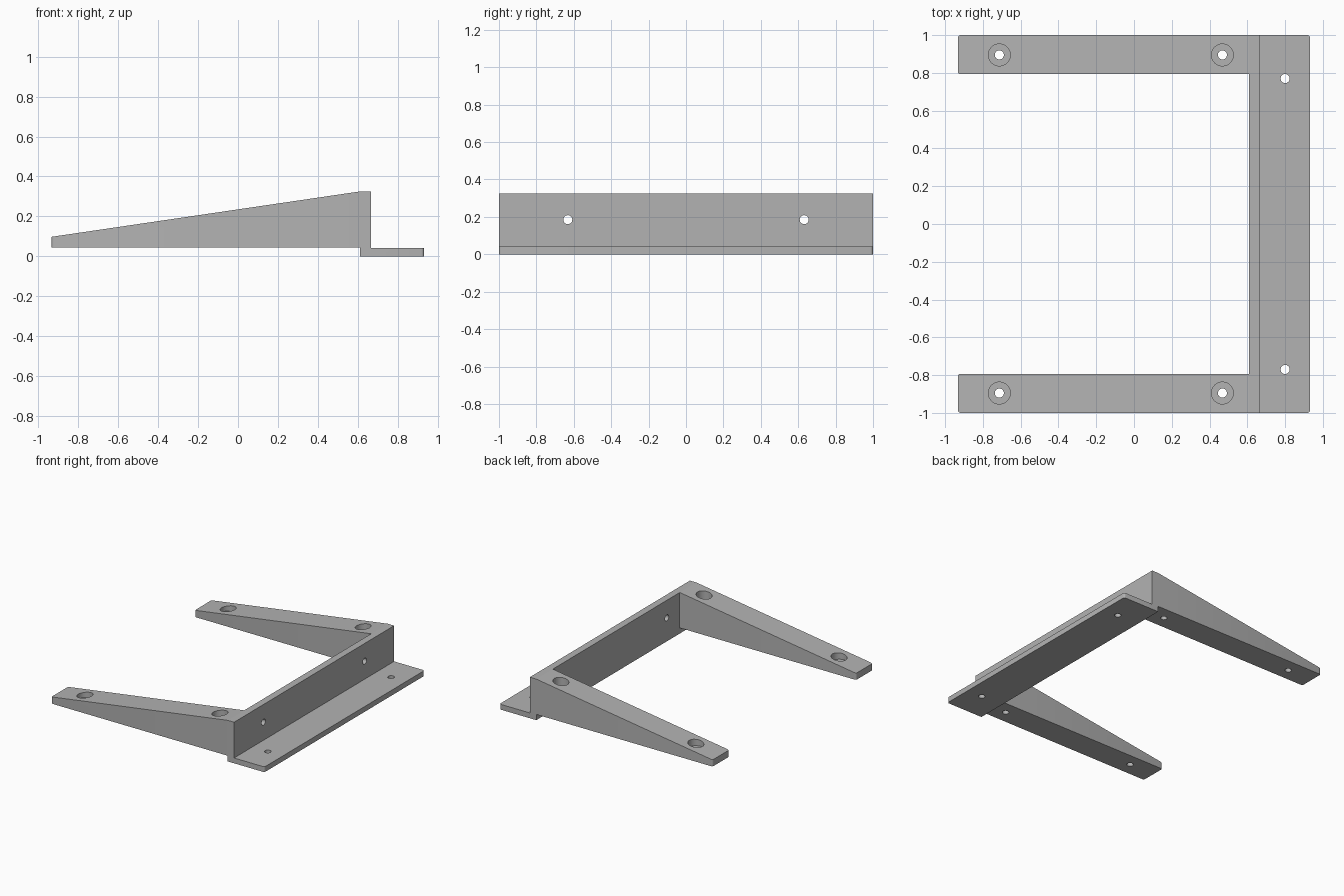
import bpy, bmesh
from mathutils import Vector

cube = bpy.data.objects.get("Cube")
if cube:
    bpy.data.objects.remove(cube, do_unlink=True)

grey = bpy.data.materials.new("mid_grey")
grey.use_nodes = True
grey.diffuse_color = (0.45, 0.45, 0.45, 1)
grey.node_tree.nodes["Principled BSDF"].inputs["Base Color"].default_value = (0.45, 0.45, 0.45, 1)

# Shared dimensions
TIP, WALL_IN, WALL_OUT, EDGE = -0.933, 0.61, 0.666, 0.932
LIFT, HEIGHT, ARM_IN = 0.045, 0.325, 0.793
BORE, RECESS = 0.024, 0.058


def prism(name, profile, y0, y1, round_x):
    """Extrude an x-z profile along y, rounding the upright corners at round_x."""
    bm = bmesh.new()
    face = bm.faces.new([bm.verts.new((x, y0, z)) for x, z in profile])
    new = bmesh.ops.extrude_face_region(bm, geom=[face])["geom"]
    verts = [v for v in new if isinstance(v, bmesh.types.BMVert)]
    bmesh.ops.translate(bm, verts=verts, vec=(0, y1 - y0, 0))
    bmesh.ops.recalc_face_normals(bm, faces=bm.faces)
    corners = [e for e in bm.edges
               if all(abs(v.co.x - round_x) < 1e-4 for v in e.verts)
               and abs(e.verts[0].co.y - e.verts[1].co.y) < 1e-4]
    bmesh.ops.bevel(bm, geom=corners, offset=0.015, segments=4,
                    profile=0.5, affect="EDGES")
    mesh = bpy.data.meshes.new(name)
    bm.to_mesh(mesh)
    bm.free()
    mesh.materials.append(grey)
    obj = bpy.data.objects.new(name, mesh)
    bpy.context.collection.objects.link(obj)
    return obj


def drill(obj, start, end, radius):
    """Cut a round hole between two points."""
    a, b = Vector(start), Vector(end)
    bpy.ops.mesh.primitive_cylinder_add(
        vertices=40, radius=radius, depth=(b - a).length, location=(a + b) / 2,
        rotation=(b - a).to_track_quat("Z", "Y").to_euler())
    cutter = bpy.context.object
    cutter.hide_render = True
    cutter.data.materials.append(grey)
    mod = obj.modifiers.new("hole", "BOOLEAN")
    mod.operation, mod.solver, mod.object = "DIFFERENCE", "EXACT", cutter
    bpy.context.view_layer.objects.active = obj
    bpy.ops.object.modifier_apply(modifier=mod.name)
    bpy.data.objects.remove(cutter, do_unlink=True)


# Upright wall with its mounting flange
rail = prism("wall_and_flange",
             [(WALL_IN, 0), (EDGE, 0), (EDGE, 0.042), (WALL_OUT, 0.042),
              (WALL_OUT, HEIGHT), (WALL_IN, HEIGHT)], -1, 1, EDGE)
for side in (-1, 1):
    drill(rail, (0.80, side * 0.77, -0.1), (0.80, side * 0.77, 0.1), BORE)
    drill(rail, (0.5, side * 0.632, 0.185), (0.8, side * 0.632, 0.185), BORE)
parts = [rail]

# Tapered arms with counterbored screw holes
for name, side in (("front_arm", -1), ("back_arm", 1)):
    y0, y1 = sorted((side * ARM_IN, side))
    arm = prism(name, [(TIP, LIFT), (WALL_IN, LIFT), (WALL_IN, HEIGHT), (TIP, 0.098)],
                y0, y1, TIP)
    for x in (-0.713, 0.468):
        y = side * 0.895
        drill(arm, (x, y, -0.1), (x, y, 0.5), BORE)
        drill(arm, (x, y, 0.085), (x, y, 0.5), RECESS)
    parts.append(arm)

# Smooth the holes and rounded corners, keep the other edges sharp
bpy.ops.object.select_all(action="DESELECT")
for part in parts:
    part.select_set(True)
bpy.context.view_layer.objects.active = rail
bpy.ops.object.shade_smooth_by_angle()
